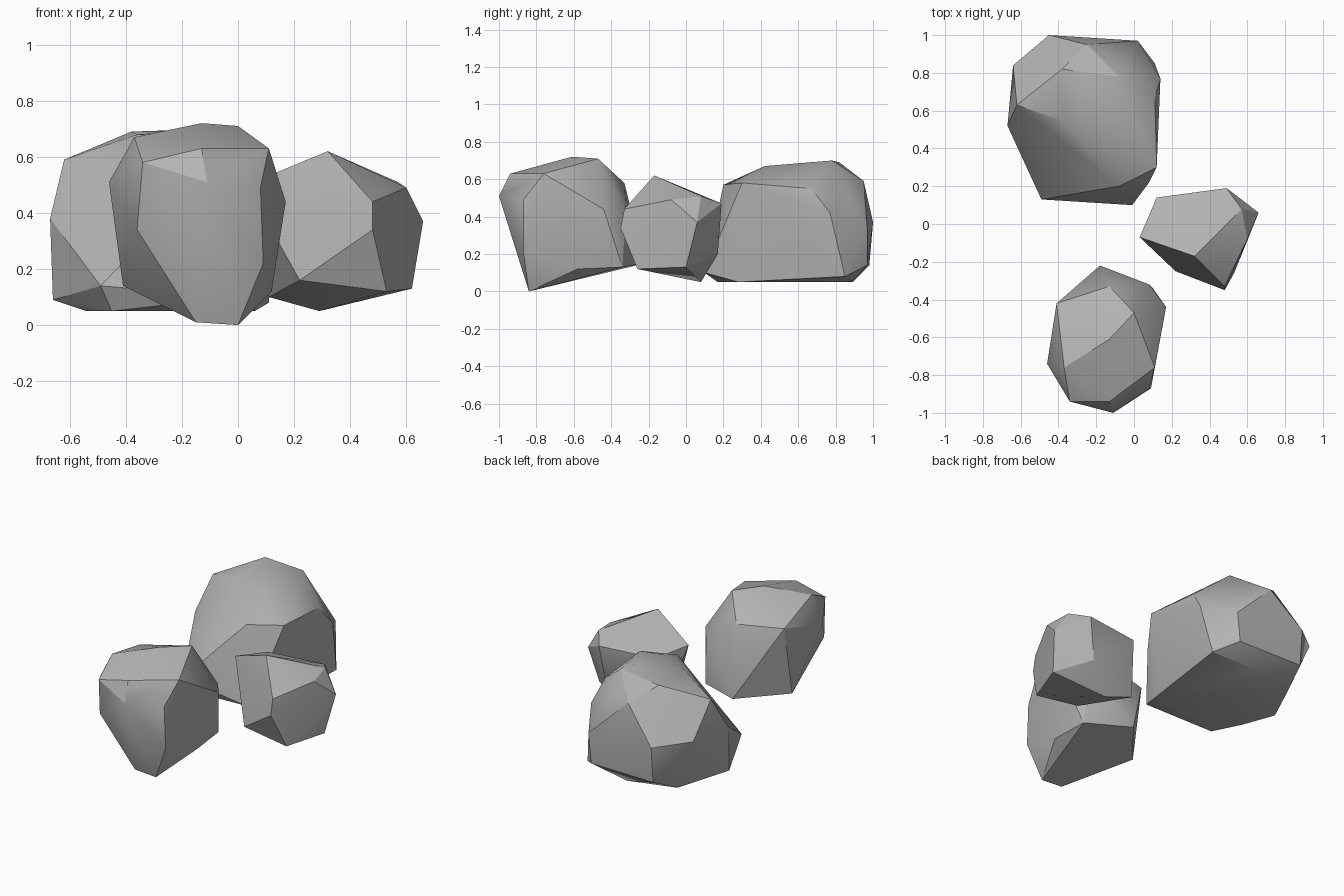
import bpy
import bmesh
import math

default_cube = bpy.data.objects.get("Cube")
if default_cube:
    bpy.data.objects.remove(default_cube, do_unlink=True)

# One plain stone colour
stone = bpy.data.materials.new("stone_grey")
stone.use_nodes = True
stone_colour = (.45, .45, .45, 1)
stone.diffuse_color = stone_colour
stone.node_tree.nodes["Principled BSDF"].inputs["Base Color"].default_value = stone_colour


def make_boulder(name, crown, belt, base):
    """Wrap a chiselled convex boulder around its crown, belt and base corners."""
    bm = bmesh.new()
    for corner in crown + belt + base:
        bm.verts.new(corner)
    hull = bmesh.ops.convex_hull(bm, input=bm.verts[:], use_existing_faces=False)
    loose = {v for v in hull["geom_interior"] + hull["geom_unused"]
             if isinstance(v, bmesh.types.BMVert)}
    bmesh.ops.delete(bm, geom=list(loose), context="VERTS")
    # Join nearly coplanar triangles into broad facets
    bmesh.ops.dissolve_limit(bm, angle_limit=math.radians(3),
                             verts=bm.verts[:], edges=bm.edges[:])
    bmesh.ops.recalc_face_normals(bm, faces=bm.faces[:])
    mesh = bpy.data.meshes.new(name)
    bm.to_mesh(mesh)
    bm.free()
    mesh.materials.append(stone)
    boulder = bpy.data.objects.new(name, mesh)
    bpy.context.collection.objects.link(boulder)
    # Soften shallow edges and keep the strong ridges crisp
    bpy.ops.object.select_all(action="DESELECT")
    boulder.select_set(True)
    bpy.context.view_layer.objects.active = boulder
    bpy.ops.object.shade_smooth_by_angle(angle=math.radians(30))
    return boulder


# Front boulder, tapering to a narrow foot
make_boulder(
    "front_boulder",
    crown=[(-.13, -.61, .72), (0, -.47, .71), (.11, -.76, .63), (-.13, -.94, .63),
           (-.34, -.94, .58), (-.37, -.76, .67), (-.41, -.42, .59), (-.13, -.33, .58)],
    belt=[(-.11, -1, .51), (-.46, -.74, .51), (.08, -.32, .43), (.17, -.44, .44),
          (.08, -.87, .49), (.09, -.87, .22), (-.36, -.9, .34)],
    base=[(0, -.84, 0), (-.15, -.84, .01), (-.41, -.5, .14), (.12, -.58, .12),
          (.1, -.34, .13), (-.18, -.22, .15)])

# Large back boulder with a sloping front and flat underside
make_boulder(
    "back_boulder",
    crown=[(-.38, .82, .69), (-.08, .78, .7), (-.62, .63, .59), (-.36, .54, .68),
           (-.14, .42, .67), (.11, .67, .55), (.12, .3, .58), (-.08, .2, .57),
           (-.25, .95, .59)],
    belt=[(-.45, 1, .37), (.02, .97, .33), (.14, .77, .42), (.08, .22, .39),
          (-.67, .52, .38), (-.64, .84, .4)],
    base=[(-.49, .13, .14), (-.01, .1, .1), (-.66, .5, .09), (-.45, .98, .14),
          (0, .97, .14), (.11, .85, .08), (-.54, .35, .05), (-.45, .17, .05),
          (.06, .28, .05), (-.2, .89, .05), (-.5, .8, .05)])

# Small side boulder
make_boulder(
    "side_boulder",
    crown=[(.32, -.17, .62), (.03, -.07, .5), (.57, .08, .51), (.6, -.08, .49),
           (.49, .19, .47), (.12, .14, .47)],
    belt=[(.48, -.33, .44), (.48, -.35, .34), (.66, .06, .37), (.45, .17, .2)],
    base=[(.22, -.25, .16), (.53, -.26, .12), (.62, 0, .13), (.29, .08, .05),
          (.11, .11, .1)])
